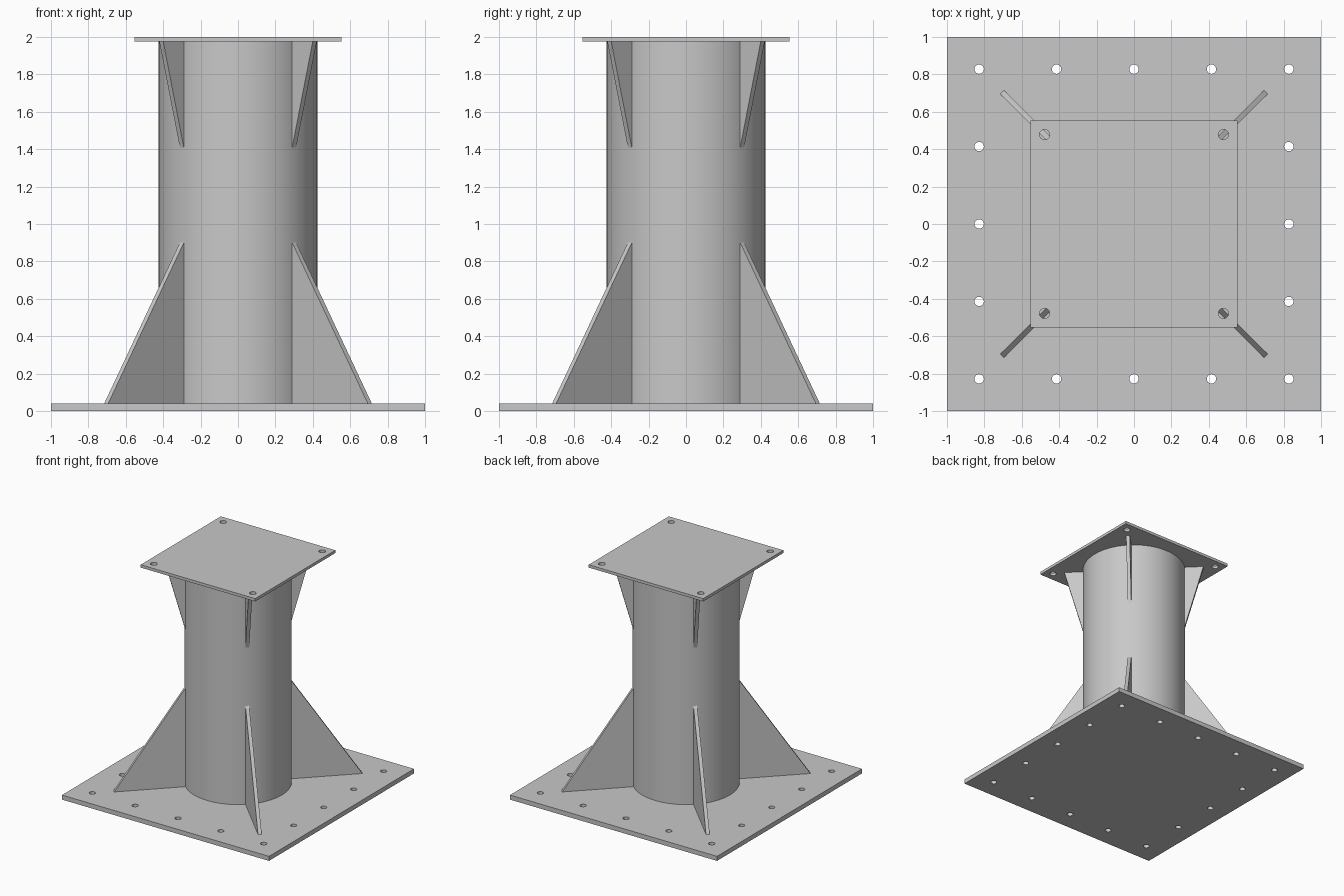
import bpy
import bmesh
from math import radians
from mathutils import Matrix, Vector

cube = bpy.data.objects.get("Cube")
if cube:
    bpy.data.objects.remove(cube, do_unlink=True)

BASE_TOP, CAP_BOTTOM, HEIGHT = 0.04, 1.975, 2.0
COLUMN_RADIUS = 0.425

steel = bpy.data.materials.new("grey steel")
steel.use_nodes = True
steel.diffuse_color = (0.58, 0.58, 0.58, 1)
steel.node_tree.nodes["Principled BSDF"].inputs["Base Color"].default_value = steel.diffuse_color


def make_object(name, bm):
    bmesh.ops.recalc_face_normals(bm, faces=bm.faces)
    mesh = bpy.data.meshes.new(name)
    bm.to_mesh(mesh)
    bm.free()
    mesh.materials.append(steel)
    obj = bpy.data.objects.new(name, mesh)
    bpy.context.collection.objects.link(obj)
    return obj


def smooth(obj):
    bpy.ops.object.select_all(action="DESELECT")
    obj.select_set(True)
    bpy.context.view_layer.objects.active = obj
    bpy.ops.object.shade_smooth_by_angle(angle=radians(30))


def add_cylinder(bm, x, y, radius, bottom, top, sides):
    bmesh.ops.create_cone(bm, cap_ends=True, segments=sides, radius1=radius, radius2=radius,
                          depth=top - bottom,
                          matrix=Matrix.Translation((x, y, (bottom + top) / 2)))


def drilled_plate(name, half, bottom, top, holes, hole_radius):
    bm = bmesh.new()
    size = Matrix.Diagonal((2 * half, 2 * half, top - bottom, 1))
    bmesh.ops.create_cube(bm, size=1, matrix=Matrix.Translation((0, 0, (bottom + top) / 2)) @ size)
    plate = make_object(name, bm)

    # One cutter holds all the drill cylinders
    bm = bmesh.new()
    for x, y in holes:
        add_cylinder(bm, x, y, hole_radius, bottom - 0.05, top + 0.05, 24)
    cutter = make_object(name + "_drill", bm)
    cutter.hide_render = True
    cut = plate.modifiers.new("bolt holes", "BOOLEAN")
    cut.operation = "DIFFERENCE"
    cut.solver = "EXACT"
    cut.object = cutter
    bpy.context.view_layer.objects.active = plate
    bpy.ops.object.modifier_apply(modifier=cut.name)
    bpy.data.objects.remove(cutter, do_unlink=True)
    smooth(plate)


def gusset(name, profile, thickness, angle):
    # Extrude a radial (r, z) outline, then turn it about the column
    bm = bmesh.new()
    face = bm.faces.new([bm.verts.new((r, -thickness / 2, z)) for r, z in profile])
    side = bmesh.ops.extrude_face_region(bm, geom=[face])["geom"]
    moved = [v for v in side if isinstance(v, bmesh.types.BMVert)]
    bmesh.ops.translate(bm, verts=moved, vec=Vector((0, thickness, 0)))
    bmesh.ops.rotate(bm, verts=bm.verts, matrix=Matrix.Rotation(radians(angle), 3, "Z"))
    make_object(name, bm)


# Plates: bolt holes around the base edge, one in each cap corner
pitch = 0.414
base_holes = [(i * pitch, j * pitch) for i in range(-2, 3) for j in range(-2, 3)
              if max(abs(i), abs(j)) == 2]
cap_holes = [(x, y) for x in (-0.478, 0.478) for y in (-0.478, 0.478)]
drilled_plate("base_plate", 1.0, 0, BASE_TOP, base_holes, 0.025)
drilled_plate("top_plate", 0.553, CAP_BOTTOM, HEIGHT, cap_holes, 0.027)

# Round column
bm = bmesh.new()
add_cylinder(bm, 0, 0, COLUMN_RADIUS, BASE_TOP, CAP_BOTTOM, 64)
smooth(make_object("column", bm))

# Diagonal stiffeners at the foot and under the cap
inner = COLUMN_RADIUS - 0.01
lower = [(inner, BASE_TOP), (0.997, BASE_TOP), (COLUMN_RADIUS, 0.9), (inner, 0.9)]
upper = [(inner, 1.41), (COLUMN_RADIUS, 1.41), (0.58, CAP_BOTTOM), (inner, CAP_BOTTOM)]
corners = ("back_left", "back_right", "front_right", "front_left")
for i, corner in enumerate(corners):
    gusset("lower_gusset_" + corner, lower, 0.03, 45 + 90 * i)
    gusset("upper_gusset_" + corner, upper, 0.03, 45 + 90 * i)
